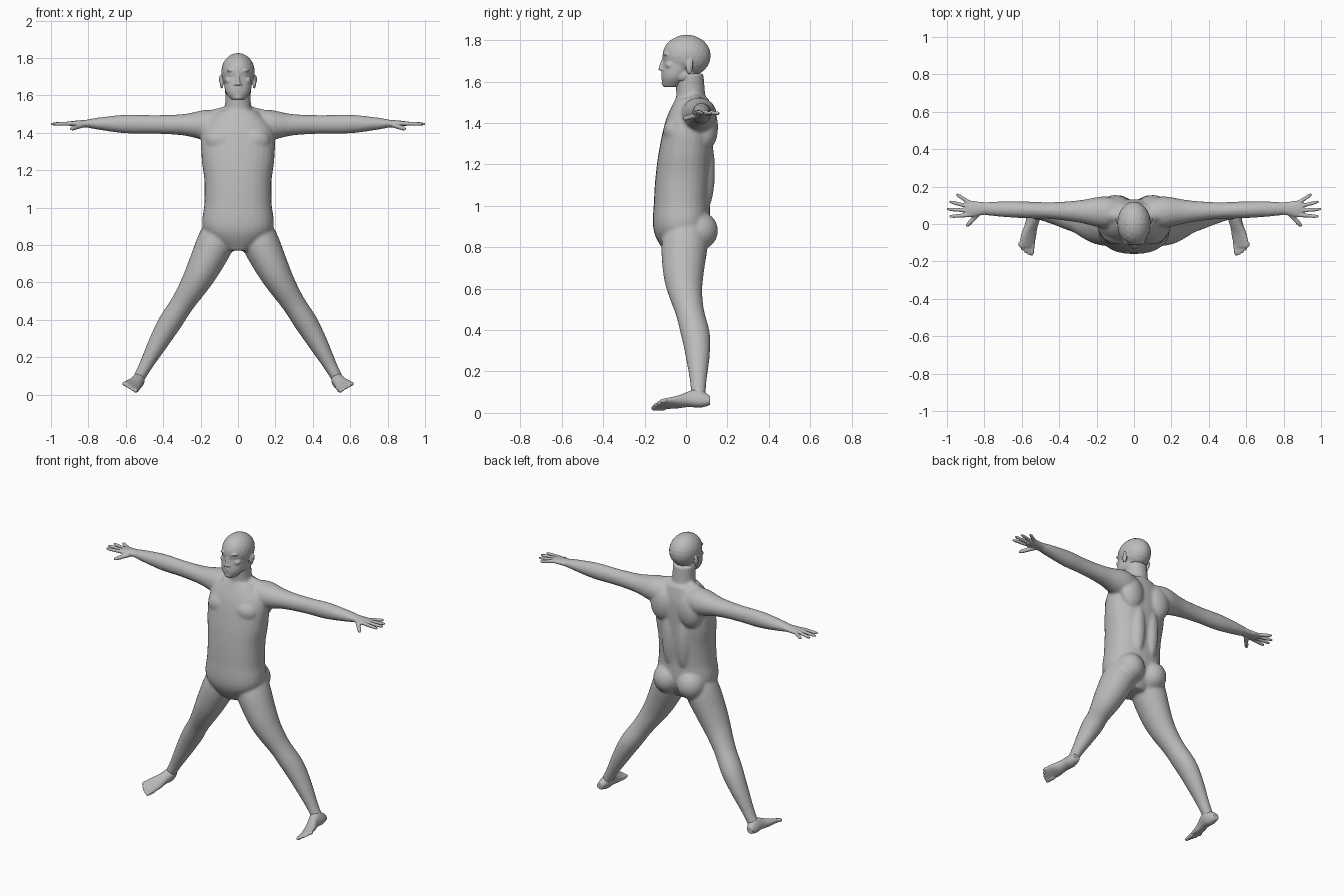
import bpy
import bmesh
import math
from mathutils import Vector, Matrix

if "Cube" in bpy.data.objects:
    bpy.data.objects.remove(bpy.data.objects["Cube"])

RIGHTWARD, BACKWARD, UPWARD = Vector((1, 0, 0)), Vector((0, 1, 0)), Vector((0, 0, 1))
SIDES = {"left": 1, "right": -1}

# The legs lean outward, so their rings and the feet are tilted
LEG_LEAN = math.radians(28)
LEG_ACROSS = Vector((math.cos(LEG_LEAN), 0, math.sin(LEG_LEAN)))
LEG_UP = Vector((-math.sin(LEG_LEAN), 0, math.cos(LEG_LEAN)))

skin = bpy.data.materials.new("plain_grey")
skin.use_nodes = True
skin.diffuse_color = (0.5, 0.5, 0.5, 1)
skin.node_tree.nodes["Principled BSDF"].inputs["Base Color"].default_value = skin.diffuse_color


def sample(values, t):
    """Smooth value at fraction t along evenly spaced numbers or vectors."""
    last = len(values) - 1
    i = min(int(t * last), last - 1)
    f = t * last - i
    before, start = values[max(i - 1, 0)], values[i]
    end, after = values[i + 1], values[min(i + 2, last)]
    slope_in, slope_out = (end - before) / 2, (after - start) / 2
    ease = f * f * (3 - 2 * f)
    return (start + (end - start) * ease + slope_in * (f * (1 - f) ** 2)
            - slope_out * (f * f * (1 - f)))


def loft(bm, path, widths, depths, across, along, side=1, power=2, segments=28, steps=32):
    """Skin oval rings along a path, with radii that change smoothly."""
    path = [Vector(p) for p in path]
    rings = []
    for step in range(steps + 1):
        t = step / steps
        centre, width, depth = sample(path, t), sample(widths, t), sample(depths, t)
        ring = []
        for k in range(segments):
            angle = math.tau * k / segments
            c, s = math.cos(angle), math.sin(angle)
            point = (centre + across * math.copysign(abs(c) ** (2 / power), c) * width
                     + along * math.copysign(abs(s) ** (2 / power), s) * depth)
            point.x *= side
            ring.append(bm.verts.new(point))
        rings.append(ring)
    for lower, upper in zip(rings, rings[1:]):
        for k in range(segments):
            j = (k + 1) % segments
            bm.faces.new((lower[k], lower[j], upper[j], upper[k]))
    bm.faces.new(rings[0])
    bm.faces.new(rings[-1])


def blob(bm, centre, radii, side=1):
    """Ellipsoid used as a muscle or feature."""
    place = Matrix.Translation(centre) @ Matrix.Diagonal((*radii, 1))
    mirror = Matrix.Diagonal((side, 1, 1, 1))
    bmesh.ops.create_icosphere(bm, subdivisions=3, radius=1, matrix=mirror @ place)


def digit(bm, root, tip, radius, side):
    """Tapered, rounded finger or toe."""
    root, tip = Vector(root), Vector(tip)
    across = (tip - root).cross(UPWARD).normalized()
    along = across.cross(tip - root).normalized()
    radii = [radius, radius, radius * 0.9, radius * 0.85, radius / 2]
    loft(bm, [root, tip], radii, radii, across, along, side, segments=12, steps=12)


def finish(name, bm, voxel, relax):
    """Fuse the overlapping masses into one smooth surface."""
    bmesh.ops.recalc_face_normals(bm, faces=bm.faces)
    mesh = bpy.data.meshes.new(name)
    bm.to_mesh(mesh)
    bm.free()
    mesh.materials.append(skin)
    obj = bpy.data.objects.new(name, mesh)
    bpy.context.collection.objects.link(obj)
    fuse = obj.modifiers.new("fuse", "REMESH")
    fuse.mode = "VOXEL"
    fuse.voxel_size = voxel
    fuse.use_smooth_shade = True
    soften = obj.modifiers.new("soften", "SMOOTH")
    soften.factor = 0.5
    soften.iterations = relax


# Torso
body = bmesh.new()
loft(body, [(0, -0.02, 0.77), (0, -0.02, 1.02), (0, 0, 1.27), (0, 0.03, 1.52)],
     [0.07, 0.185, 0.18, 0.18, 0.195, 0.19, 0.1],
     [0.08, 0.135, 0.135, 0.135, 0.13, 0.115, 0.08], RIGHTWARD, BACKWARD, power=2.3)
# Neck
loft(body, [(0, 0.03, 1.45), (0, 0.015, 1.64)], [0.09, 0.07, 0.07], [0.08, 0.07, 0.07],
     RIGHTWARD, BACKWARD)

for side in SIDES.values():
    # Arm from inside the shoulder to the wrist
    loft(body, [(0.07, 0.06, 1.44), (0.82, 0.083, 1.45)],
         [0.07, 0.085, 0.06, 0.045, 0.045, 0.04, 0.033],
         [0.07, 0.083, 0.057, 0.05, 0.05, 0.035, 0.02], BACKWARD, UPWARD, side)
    # Leg from hip to ankle, slightly deeper than wide
    girth = [0.09, 0.1, 0.09, 0.075, 0.063, 0.063, 0.052, 0.036, 0.03]
    loft(body, [(0.08, 0, 0.9), (0.215, -0.01, 0.62), (0.385, 0.05, 0.35), (0.54, 0.06, 0.07)],
         girth, [g * 1.12 for g in girth], LEG_ACROSS, BACKWARD, side)
    # Shoulder slope, chest, shoulder blade, lower back, buttock and kneecap
    digit(body, (0.04, 0.04, 1.5), (0.22, 0.06, 1.47), 0.045, side)
    blob(body, (0.085, -0.05, 1.36), (0.09, 0.06, 0.07), side)
    blob(body, (0.1, 0.1, 1.38), (0.08, 0.055, 0.11), side)
    blob(body, (0.05, 0.09, 1.17), (0.05, 0.05, 0.2), side)
    blob(body, (0.085, 0.06, 0.88), (0.09, 0.095, 0.095), side)
    blob(body, (0.315, 0, 0.475), (0.04, 0.04, 0.05), side)
finish("body", body, 0.008, 8)

# Head from a skull and a tapering face
head = bmesh.new()
blob(head, (0, 0.003, 1.725), (0.09, 0.117, 0.102))
loft(head, [(0, -0.07, 1.575), (0, -0.01, 1.74)], [0.035, 0.068, 0.077, 0.083],
     [0.04, 0.066, 0.083, 0.097], RIGHTWARD, BACKWARD)
# Nose, lips and chin
loft(head, [(0, -0.1, 1.725), (0, -0.12, 1.655)], [0.009, 0.01, 0.015], [0.01, 0.015, 0.015],
     RIGHTWARD, BACKWARD)
for height in (1.628, 1.641):
    blob(head, (0, -0.108, height), (0.023, 0.013, 0.006))
blob(head, (0, -0.1, 1.592), (0.025, 0.018, 0.016))
for side in SIDES.values():
    # Brow, eye, cheek, nostril and jaw
    blob(head, (0.034, -0.093, 1.733), (0.026, 0.017, 0.009), side)
    blob(head, (0.034, -0.089, 1.711), (0.015, 0.014, 0.009), side)
    blob(head, (0.045, -0.075, 1.68), (0.025, 0.025, 0.02), side)
    blob(head, (0.013, -0.113, 1.66), (0.009, 0.011, 0.008), side)
    blob(head, (0.05, -0.01, 1.63), (0.02, 0.05, 0.03), side)
    # Ear with a raised rim
    blob(head, (0.087, 0.016, 1.67), (0.01, 0.017, 0.034), side)
    blob(head, (0.093, 0.025, 1.685), (0.009, 0.009, 0.025), side)
finish("head", head, 0.0045, 3)

for label, side in SIDES.items():
    # Hand with spread fingers and a lower thumb
    hand = bmesh.new()
    loft(hand, [(0.79, 0.083, 1.449), (0.9, 0.08, 1.449)], [0.033, 0.036, 0.044, 0.043],
         [0.022, 0.02, 0.016, 0.012], BACKWARD, UPWARD, side)
    for i in range(4):
        root = (0.885, 0.117 - 0.023 * i, 1.45)
        tip = (1 - 0.0125 * (i - 2) ** 2, 0.16 - 0.04 * i, 1.447)
        digit(hand, root, tip, 0.011, side)
    digit(hand, (0.83, 0.06, 1.442), (0.895, -0.012, 1.42), 0.014, side)
    finish(label + "_hand", hand, 0.004, 3)

    # Foot with five toes, the big toe on the inner side
    foot = bmesh.new()
    loft(foot, [(0.547, 0.117, 0.06), (0.538, 0.04, 0.07), (0.56, -0.045, 0.052), (0.575, -0.125, 0.042)],
         [0.02, 0.035, 0.035, 0.045, 0.043], [0.022, 0.045, 0.034, 0.02, 0.011],
         LEG_ACROSS, LEG_UP, side, power=2.3)
    for i in range(5):
        shift = LEG_ACROSS * 0.018 * (i - 2)
        root = Vector((0.575, -0.1, 0.043)) + shift
        tip = Vector((0.58, -0.168 + 0.003 * i * i, 0.038)) + shift
        digit(foot, root, tip, 0.014 if i == 0 else 0.011, side)
    finish(label + "_foot", foot, 0.0045, 3)
